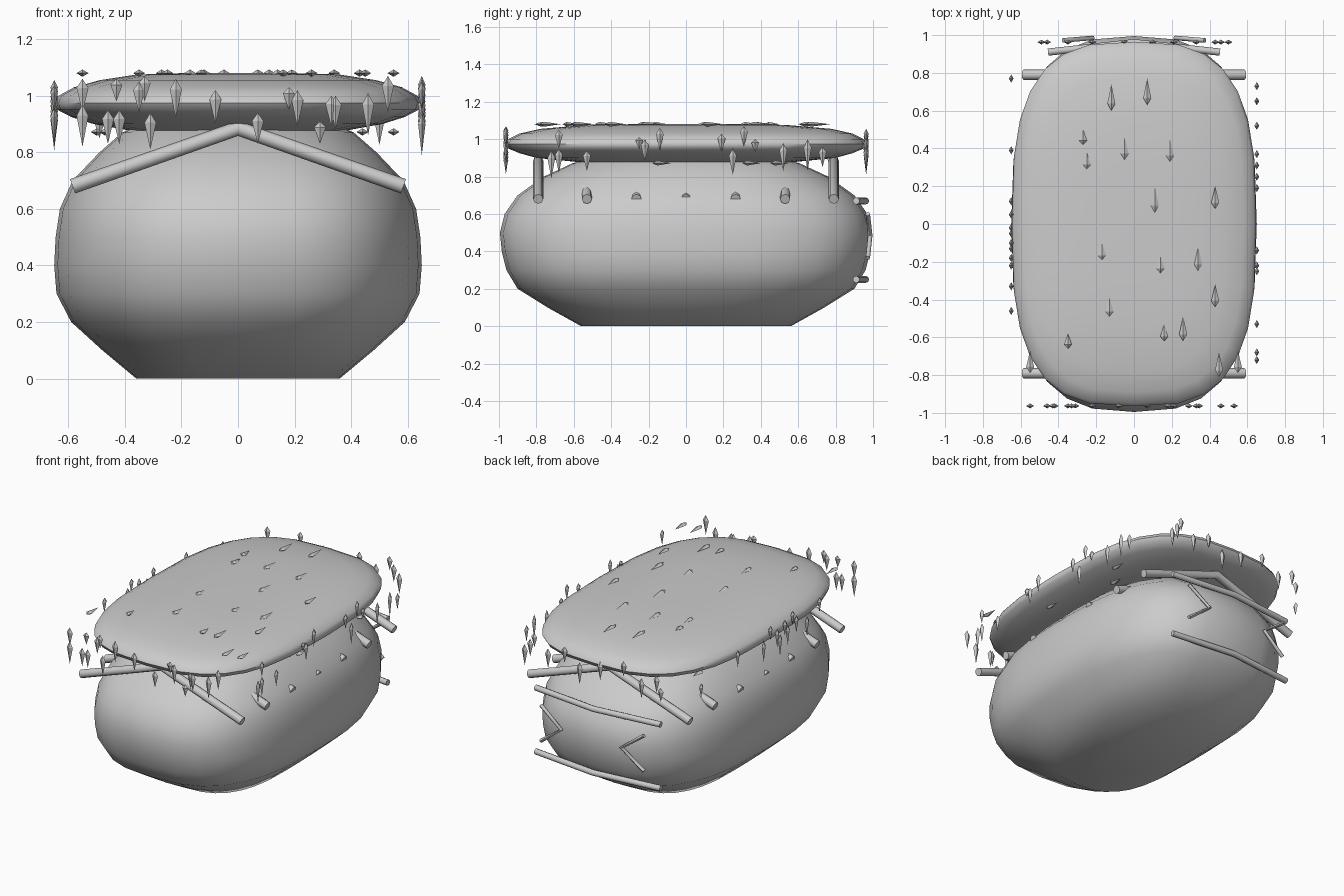
import bpy, bmesh, math
from mathutils import Vector, Matrix

if "Cube" in bpy.data.objects:
    bpy.data.objects.remove(bpy.data.objects["Cube"])


def finish(bm, name, smooth=True):
    bmesh.ops.recalc_face_normals(bm, faces=bm.faces)
    me = bpy.data.meshes.new(name)
    bm.to_mesh(me)
    bm.free()
    ob = bpy.data.objects.new(name, me)
    bpy.context.collection.objects.link(ob)
    if smooth:
        bpy.context.view_layer.objects.active = ob
        ob.select_set(True)
        bpy.ops.object.shade_smooth_by_angle(angle=math.radians(50))
        ob.select_set(False)
    return ob


def loft(name, rings, n, segs=28):
    """Stack of rounded-rectangle rings (z, half x, half y)."""
    bm = bmesh.new()
    loops = []
    for z, hx, hy in rings:
        loop = []
        for i in range(segs):
            a = 2 * math.pi * i / segs
            c, s = math.cos(a), math.sin(a)
            loop.append(bm.verts.new((hx * math.copysign(abs(c) ** (2 / n), c),
                                      hy * math.copysign(abs(s) ** (2 / n), s), z)))
        loops.append(loop)
    for a, b in zip(loops, loops[1:]):
        for i in range(segs):
            j = (i + 1) % segs
            bm.faces.new((a[i], a[j], b[j], b[i]))
    bm.faces.new(loops[0])
    bm.faces.new(loops[-1])
    return finish(bm, name)


def rod(name, pts, r):
    """Round pole following a polyline."""
    cu = bpy.data.curves.new(name, 'CURVE')
    cu.dimensions = '3D'
    cu.bevel_depth = r
    cu.bevel_resolution = 2
    cu.use_fill_caps = True
    sp = cu.splines.new('POLY')
    sp.points.add(len(pts) - 1)
    for p, co in zip(sp.points, pts):
        p.co = (*co, 1)
    tmp = bpy.data.objects.new(name, cu)
    bm = bmesh.new()
    bpy.context.collection.objects.link(tmp)
    bm.from_mesh(tmp.evaluated_get(bpy.context.evaluated_depsgraph_get()).to_mesh())
    bpy.data.objects.remove(tmp)
    bmesh.ops.remove_doubles(bm, verts=bm.verts, dist=1e-5)
    return finish(bm, name)


def tuft(bm, head, tip_dir, normal, length, w=0.021, t=0.013):
    """Flattened kite-shaped straw tuft."""
    d, n = Vector(tip_dir), Vector(normal)
    h, s = Vector(head), Vector(tip_dir).cross(Vector(normal))
    mid = h + d * length * 0.27
    a, b = bm.verts.new(h), bm.verts.new(h + d * length)
    ring = [bm.verts.new(mid + o) for o in (s * w, n * t, -s * w, -n * t)]
    for i in range(4):
        j = (i + 1) % 4
        bm.faces.new((a, ring[i], ring[j]))
        bm.faces.new((b, ring[j], ring[i]))


# body
loft("rounded_body", [(0, .36, .56), (.1, .48, .74), (.2, .59, .9), (.3, .642, .96),
                      (.4, .65, .985), (.5, .645, .995), (.6, .63, .97), (.7, .585, .9),
                      (.8, .49, .76), (.87, .41, .61), (.92, .3, .45), (.94, .15, .22)], 2.8)

# thatch roof cushion
loft("thatch_roof", [(.872, .2, .3), (.875, .37, .55), (.9, .51, .8), (.925, .59, .89),
                     (.95, .638, .95), (.975, .647, .965), (1.0, .635, .95), (1.03, .58, .89),
                     (1.055, .49, .78), (1.075, .36, .55), (1.08, .2, .3)], 3)

# rafters
for i, y in enumerate((-.79, -.53, -.265, 0, .265, .53, .79)):
    rod(f"rafter_{i}", [(-.585, y, .68), (0, y, .885), (.585, y, .68)], .027)

# back rails and braces
for name, z in (("lower", .25), ("upper", .67)):
    rod(f"back_rail_{name}", [(-.455, .91, z), (0, .96, z), (.455, .91, z)], .019)
for name, s in (("left", -1), ("right", 1)):
    rod(f"back_brace_{name}", [(s * .375, .972, .6), (s * .22, .985, .485), (s * .375, .972, .365)], .012)

# straw tufts: (position along edge, top z, length)
front = [(-.55, 1.06, .12), (-.55, .97, .15), (-.46, .95, .12), (-.42, .95, .12), (-.43, 1.06, .08),
         (-.35, 1.05, .11), (-.33, 1.07, .09), (-.31, .94, .13), (-.22, 1.06, .14), (-.08, 1.02, .12),
         (.07, .94, .11), (.18, 1.03, .08), (.21, 1.02, .13), (.29, .91, .08), (.33, 1.0, .11),
         (.345, 1.0, .12), (.46, 1.01, .15), (.53, 1.07, .13)]
right = [(-.72, .94, .15), (-.68, .95, .13), (-.68, 1.05, .1), (-.53, .94, .11), (-.25, 1.01, .06),
         (-.22, 1.0, .12), (-.14, 1.06, .12), (.19, 1.03, .1), (.25, .95, .14), (.31, 1.07, .11),
         (.37, 1.0, .07), (.52, .98, .15), (.65, 1.0, .17), (.73, .96, .11)]
back = [-.49, -.46, -.35, -.22, -.05, .1, .21, .33, .43, .46, .5]
left = [.77, .39, .12, .05, -.02, -.05, -.1, -.13, -.18, -.22, -.33, -.46]
down = (0, 0, -1)
bm = bmesh.new()
for x, z, l in front:
    tuft(bm, (x, -.963, z), down, (0, -1, 0), l)
for y, z, l in right:
    tuft(bm, (.65, y, z), down, (1, 0, 0), l)
for i, x in enumerate(back):
    tuft(bm, (x, .963, .94 + .12 * (i * .62 % 1)), down, (0, 1, 0), .09 + .06 * (i * .38 % 1))
for i, y in enumerate(left):
    tuft(bm, (-.65, y, .94 + .12 * (i * .62 % 1)), down, (-1, 0, 0), .09 + .06 * (i * .38 % 1))
# tufts lying on the roof top: x, base y, length
for x, y, l in [(-.12, .6, .14), (.07, .63, .14), (-.27, .42, .08), (-.25, .29, .09), (-.05, .34, .12),
                (.19, .33, .12), (.11, .06, .14), (.43, .08, .12), (-.17, -.19, .09), (.14, -.26, .09),
                (.34, -.25, .13), (-.13, -.49, .1), (.43, -.44, .12), (.16, -.62, .09), (.26, -.62, .13),
                (-.35, -.66, .08), (.45, -.81, .13), (.55, -.79, .12), (-.55, -.79, .12)]:
    tuft(bm, (x, y, 1.08), (0, 1, 0), (0, 0, 1), l)
# tufts under the eaves
for x, y in [(-.5, -.2), (-.47, .5), (.44, .3), (.55, -.18), (.55, .45)]:
    tuft(bm, (x, y, .872), (0, 1, 0), (0, 0, 1), .1)
finish(bm, "straw_tufts", smooth=False)
